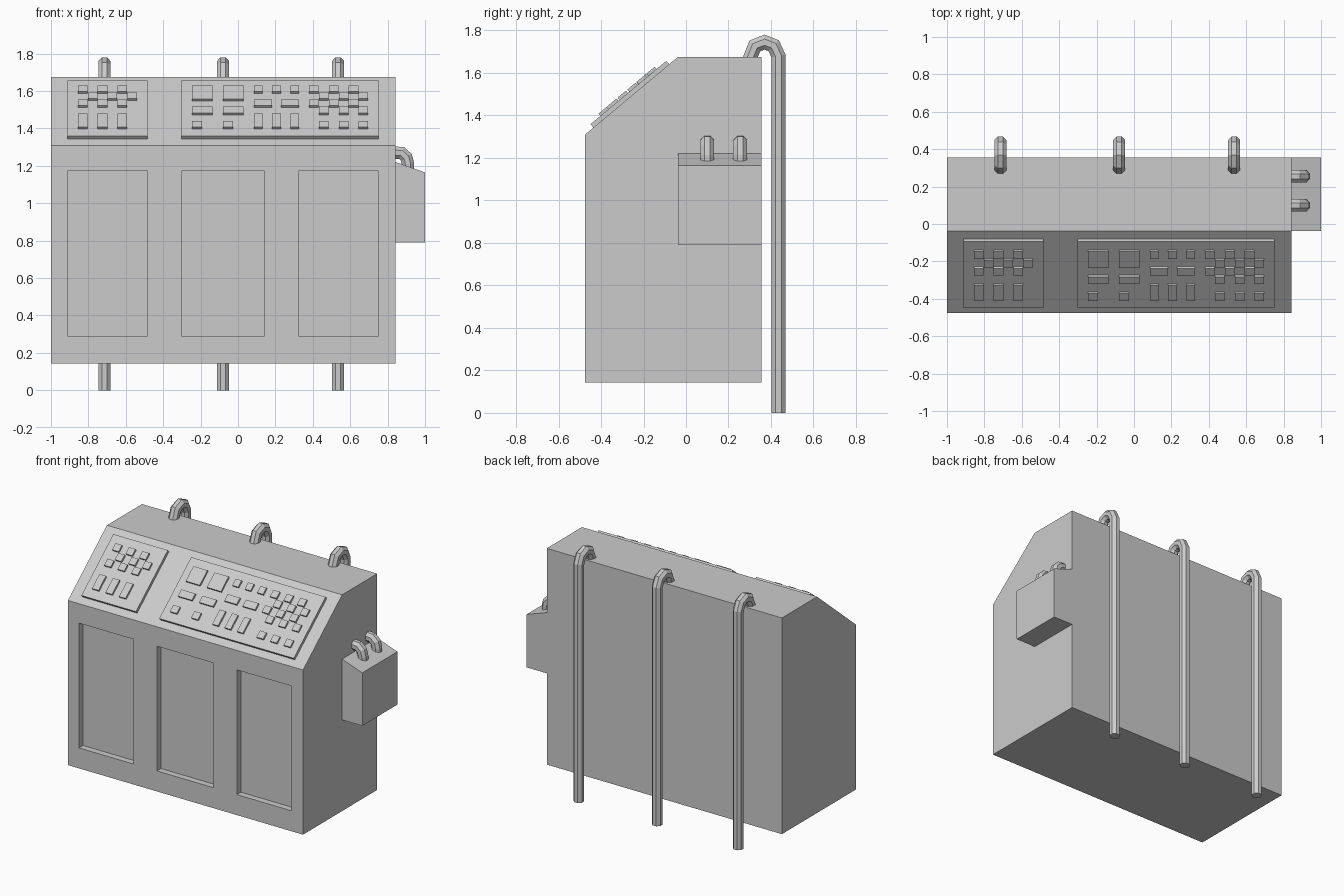
import bpy, bmesh, math
from mathutils import Vector, Matrix

if "Cube" in bpy.data.objects:
    bpy.data.objects.remove(bpy.data.objects["Cube"])

X0, X1 = -1.0, 0.842
YF, YB, YS = -0.475, 0.355, -0.038      # front, back, top of slope
Z0, ZS, Z1 = 0.144, 1.31, 1.675         # bottom, slope start, top
ANG = math.atan2(Z1 - ZS, YS - YF)
SLOPE = Matrix.Translation((0, YF, ZS)) @ Matrix.Rotation(ANG, 4, 'X')


def finish(bm, name):
    bmesh.ops.recalc_face_normals(bm, faces=bm.faces)
    me = bpy.data.meshes.new(name)
    bm.to_mesh(me)
    bm.free()
    ob = bpy.data.objects.new(name, me)
    bpy.context.collection.objects.link(ob)
    return ob


def add_box(bm, lo, hi, mat=Matrix()):
    lo, hi = Vector(lo), Vector(hi)
    m = mat @ Matrix.Translation((lo + hi) / 2) @ Matrix.Diagonal((*(hi - lo), 1))
    bmesh.ops.create_cube(bm, size=1, matrix=m)


def prism(name, pts, move):
    bm = bmesh.new()
    f = bm.faces.new([bm.verts.new(p) for p in pts])
    r = bmesh.ops.extrude_face_region(bm, geom=[f])
    bmesh.ops.translate(bm, vec=move, verts=[v for v in r['geom'] if isinstance(v, bmesh.types.BMVert)])
    return finish(bm, name)


def pipe(name, path, side, radius=0.0355, sides=8):
    """Mitred octagonal tube along a planar path; side is the plane normal."""
    bm = bmesh.new()
    path, side = [Vector(p) for p in path], Vector(side)
    rings = []
    for i, p in enumerate(path):
        a = (p - path[max(i - 1, 0)]).normalized()
        b = (path[min(i + 1, len(path) - 1)] - p).normalized()
        t = (a + b).normalized()
        miter = 1 / max(t.dot(a), t.dot(b))
        n = t.cross(side)
        ring = []
        for k in range(sides):
            w = 2 * math.pi * (k + 0.5) / sides
            ring.append(bm.verts.new(p + radius * (math.cos(w) * side + math.sin(w) * miter * n)))
        rings.append(ring)
    for r, q in zip(rings, rings[1:]):
        for k in range(sides):
            j = (k + 1) % sides
            bm.faces.new((r[k], r[j], q[j], q[k]))
    bm.faces.new(rings[0])
    bm.faces.new(rings[-1])
    return finish(bm, name)


# cabinet body with sloped console face
body = prism("cabinet_body", [(X0, YF, Z0), (X0, YB, Z0), (X0, YB, Z1), (X0, YS, Z1), (X0, YF, ZS)],
             (X1 - X0, 0, 0))

# three recessed front panels
bm = bmesh.new()
for a, b in ((-0.912, -0.485), (-0.302, 0.142), (0.324, 0.751)):
    add_box(bm, (a, YF - 0.1, 0.289), (b, YF + 0.045, 1.172))
cutter = finish(bm, "recess_cutter")
cutter.hide_render = True
mod = body.modifiers.new("recesses", 'BOOLEAN')
mod.operation, mod.object, mod.solver = 'DIFFERENCE', cutter, 'EXACT'
bpy.context.view_layer.objects.active = body
bpy.ops.object.modifier_apply(modifier=mod.name)
bpy.data.objects.remove(cutter)

# control plates on the slope (local x, along slope, outward)
T, H = 0.021, 0.014
for name, a, b in (("small_control_plate", -0.912, -0.485), ("large_control_plate", -0.302, 0.751)):
    bm = bmesh.new()
    add_box(bm, (a, 0.051, -0.005), (b, 0.516, T), SLOPE)
    finish(bm, name)


def buttons(name, rows):
    """rows: (z bottom, z top, width, left edges) as seen from the front."""
    bm = bmesh.new()
    s, c = math.sin(ANG), math.cos(ANG)
    for zb, zt, w, xs in rows:
        v0 = (zb - ZS - c * T) / s
        v1 = (zt - ZS - c * (T + H)) / s
        for x in xs:
            add_box(bm, (x, v0, T - 0.004), (x + w, v1, T + H), SLOPE)
    finish(bm, name)


# row heights shared by the button groups
R1, R2, R3, R4, R5 = (1.586, 1.629), (1.548, 1.591), (1.511, 1.554), (1.473, 1.516), (1.398, 1.441)
TALL, BIG = (1.398, 1.479), (1.546, 1.629)
W = 0.051
trio = lambda x, step=0.106: [x + i * step for i in range(3)]

buttons("left_buttons", [(*R1, W, trio(-0.856)), (*R2, W, trio(-0.803)),
                         (*R3, W, trio(-0.856)), (*TALL, W, trio(-0.856))])
buttons("display_buttons", [(*BIG, 0.11, (-0.246, -0.08)), (*R4, 0.11, (-0.246, -0.08)),
                            (*R5, 0.053, (-0.246, -0.08))])
buttons("middle_buttons", [(*R1, 0.046, trio(0.086, 0.097)), (*R3, 0.096, (0.086, 0.23)),
                           (*TALL, 0.046, trio(0.086, 0.097))])
buttons("right_buttons", [(*R1, W, trio(0.38)), (*R2, W, trio(0.433)), (*R3, W, trio(0.38)),
                          (*R4, W, trio(0.433)), (*R5, W, trio(0.433))])

# junction box on the right side
prism("side_box", [(X1 - 0.01, YS, 0.79), (1.0, YS, 0.79), (1.0, YS, 1.165), (X1, YS, 1.22), (X1 - 0.01, YS, 1.22)],
      (0, YB - YS, 0))

# short hoses from the wall into the side box
for i, y in enumerate((0.10, 0.255)):
    pipe(f"side_hose_{i + 1}", [(0.82, y, 1.272), (0.875, y, 1.268), (0.9, y, 1.245),
                                (0.909, y, 1.21), (0.909, y, 1.15)], (0, 1, 0))

# tall rear pipes hooking over the top
for i, x in enumerate((-0.714, -0.08, 0.535)):
    pipe(f"rear_pipe_{i + 1}", [(x, 0.435, 0), (x, 0.435, 1.68), (x, 0.413, 1.728), (x, 0.37, 1.745),
                                (x, 0.324, 1.727), (x, 0.303, 1.675), (x, 0.29, 1.63)], (1, 0, 0))
